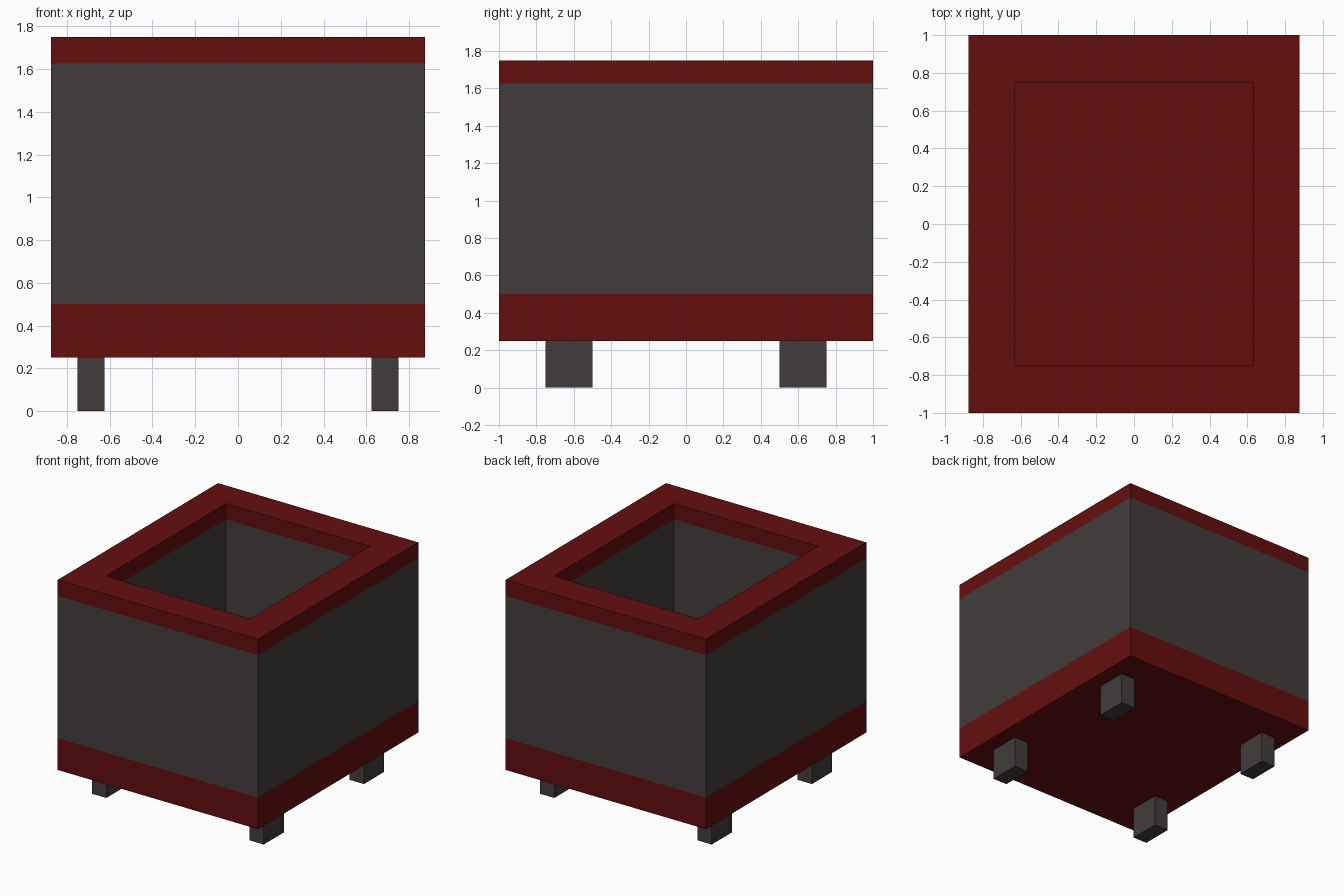
import bpy, bmesh

if "Cube" in bpy.data.objects:
    bpy.data.objects.remove(bpy.data.objects["Cube"])

OUT = (0.875, 1.0)      # outer half-size
INN = (0.63, 0.75)      # opening half-size


def material(name, rgb):
    m = bpy.data.materials.new(name)
    m.diffuse_color = (*rgb, 1)
    m.use_nodes = True
    m.node_tree.nodes["Principled BSDF"].inputs["Base Color"].default_value = m.diffuse_color
    return m


red = material("dark red", (0.127, 0.0045, 0.0045))
grey = material("charcoal", (0.054, 0.046, 0.044))


def finish(name, bm, mat):
    bmesh.ops.recalc_face_normals(bm, faces=bm.faces)
    mesh = bpy.data.meshes.new(name)
    bm.to_mesh(mesh)
    bm.free()
    mesh.materials.append(mat)
    ob = bpy.data.objects.new(name, mesh)
    bpy.context.collection.objects.link(ob)
    return ob


def ring(bm, half, z):
    x, y = half
    return [bm.verts.new((sx * x, sy * y, z))
            for sx, sy in ((-1, -1), (1, -1), (1, 1), (-1, 1))]


def bridge(bm, a, b):
    for i in range(4):
        j = (i + 1) % 4
        bm.faces.new((a[i], a[j], b[j], b[i]))


def frame(name, z0, z1, mat):
    """Closed rectangular frame between two heights."""
    bm = bmesh.new()
    loops = [ring(bm, OUT, z0), ring(bm, OUT, z1),
             ring(bm, INN, z1), ring(bm, INN, z0)]
    for k in range(4):
        bridge(bm, loops[k], loops[(k + 1) % 4])
    finish(name, bm, mat)


def box(name, half, z0, z1, mat, centre=(0, 0)):
    bm = bmesh.new()
    a, b = ring(bm, half, z0), ring(bm, half, z1)
    bridge(bm, a, b)
    bm.faces.new(a)
    bm.faces.new(b)
    ob = finish(name, bm, mat)
    ob.location = (*centre, 0)


# Base slab, whose top is the floor inside the box
box("base", OUT, 0.25, 0.5, red)
# Hollow walls and top rim
frame("walls", 0.5, 1.625, grey)
frame("rim", 1.625, 1.75, red)
# Four feet
for sx, side in ((-1, "left"), (1, "right")):
    for sy, end in ((-1, "front"), (1, "back")):
        box(f"foot_{end}_{side}", (0.0625, 0.125), 0, 0.25, grey,
            (sx * 0.6875, sy * 0.625))
